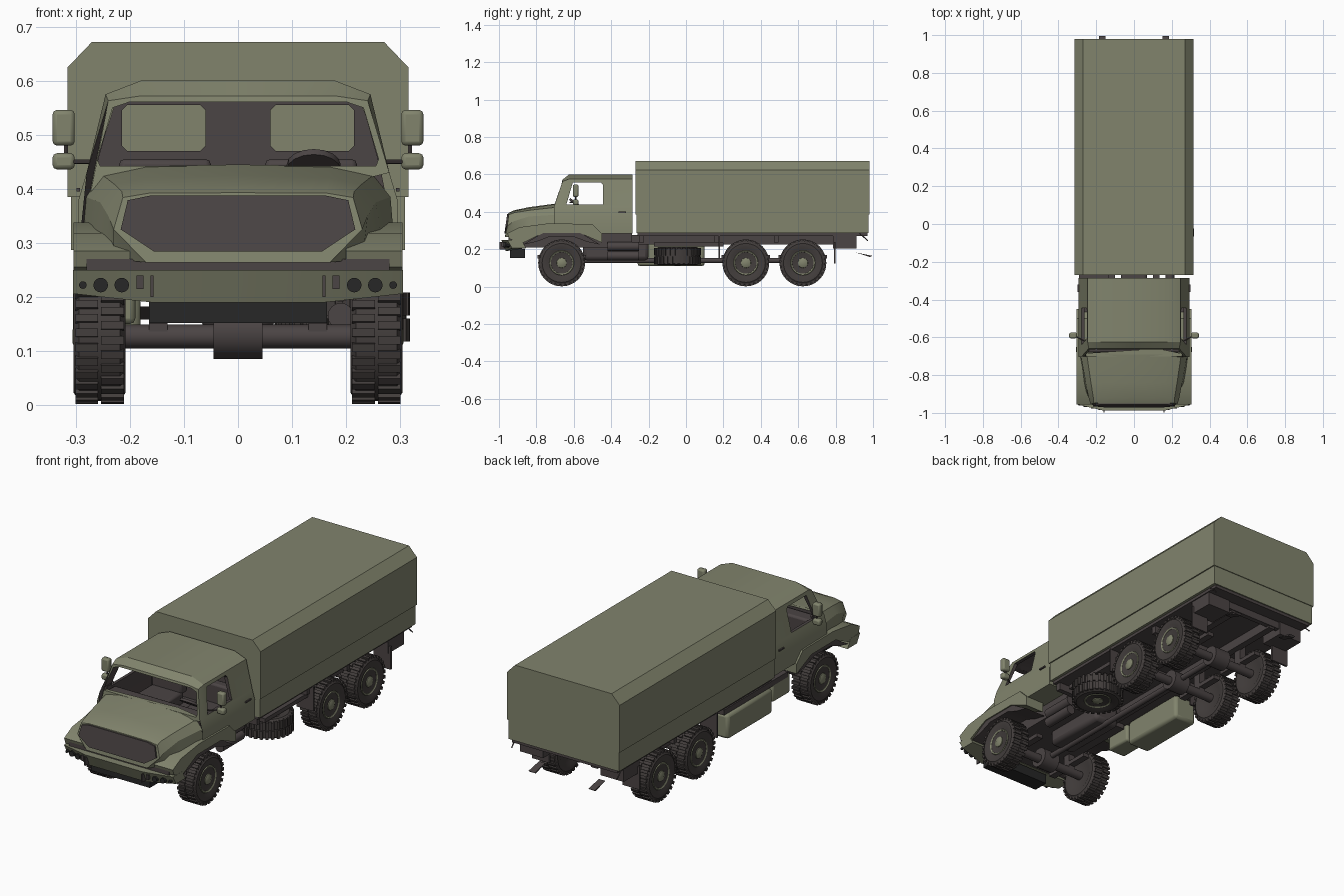
import bpy, bmesh, math
from mathutils import Matrix, Vector

if "Cube" in bpy.data.objects:
    bpy.data.objects.remove(bpy.data.objects["Cube"], do_unlink=True)


def material(name, rgb):
    m = bpy.data.materials.new(name)
    m.use_nodes = True
    m.diffuse_color = (*rgb, 1)
    m.node_tree.nodes["Principled BSDF"].inputs["Base Color"].default_value = (*rgb, 1)
    return m


OLIVE = material("olive paint", (0.22, 0.23, 0.152))
DARK = material("dark trim", (0.07, 0.058, 0.058))
RUBBER = material("tyre rubber", (0.055, 0.047, 0.045))
BLACK = material("black lens", (0.02, 0.02, 0.02))
made = []


def finish(name, bm, *mats):
    bmesh.ops.recalc_face_normals(bm, faces=bm.faces)
    me = bpy.data.meshes.new(name)
    bm.to_mesh(me)
    bm.free()
    for m in mats:
        me.materials.append(m)
    ob = bpy.data.objects.new(name, me)
    bpy.context.scene.collection.objects.link(ob)
    made.append(ob)
    return ob


def bridge(bm, rings, caps=True):
    loops = [[bm.verts.new(p) for p in r] for r in rings]
    n = len(loops[0])
    faces = [bm.faces.new((a[i], a[(i + 1) % n], b[(i + 1) % n], b[i]))
             for a, b in zip(loops, loops[1:]) for i in range(n)]
    if caps:
        bm.faces.new(loops[0])
        bm.faces.new(loops[-1])
    return faces


def prism(name, pts, axis, a, b, mat):
    """Extrude a flat outline along one axis from a to b."""
    put = {"x": lambda p, t: (t, p[0], p[1]), "y": lambda p, t: (p[0], t, p[1]),
           "z": lambda p, t: (p[0], p[1], t)}[axis]
    bm = bmesh.new()
    bridge(bm, [[put(p, t) for p in pts] for t in (a, b)])
    return finish(name, bm, mat)


def box(name, x, y, z, mat, bevel=0.0):
    ob = prism(name, [(x[0], y[0]), (x[1], y[0]), (x[1], y[1]), (x[0], y[1])], "z", *z, mat)
    if bevel:
        m = ob.modifiers.new("soft edges", "BEVEL")
        m.width, m.segments = bevel, 2
    return ob


def mirrored(half):
    """Complete a half outline whose first point lies on the centre plane."""
    return [(-p[0], *p[1:]) for p in half[:0:-1]] + half


def loft(name, halves, mat):
    bm = bmesh.new()
    bridge(bm, [mirrored(h) for h in halves])
    return finish(name, bm, mat)


def tube(name, a, b, r, mat, sides=16):
    a, b = Vector(a), Vector(b)
    bm = bmesh.new()
    rot = (b - a).to_track_quat("Z", "Y").to_matrix().to_4x4()
    bmesh.ops.create_cone(bm, cap_ends=True, segments=sides, radius1=r, radius2=r,
                          depth=(b - a).length, matrix=Matrix.Translation((a + b) / 2) @ rot)
    return finish(name, bm, mat)


def at_y(y, pts):
    return [(x, y, z) for x, z in pts]


# Cargo bed and canvas cover
prism("cargo_cover", mirrored([(0, .672), (.27, .672), (.315, .625), (.315, .385)]),
      "y", -.27, .98, OLIVE)
box("drop_sides", (-.309, .309), (-.265, .976), (.287, .39), OLIVE)
box("bed_floor", (-.295, .295), (-.26, .97), (.272, .288), DARK)

# Cab shell, hollowed and cut for the open windows
side = [(.28, .43), (.295, .38), (.295, .285)]
roof = [(0, .60), (.18, .60), (.245, .575)]
low = [(x, -.705, z) for x, z in side]
cab = loft("cab_shell", [
    at_y(-.66, [(0, .572), (.18, .572), (.24, .563)]) + low,
    at_y(-.625, roof) + [(x, -.66, z) for x, z in side],
    at_y(-.285, roof + side)], OLIVE)
cab.data.materials.append(DARK)
in_side = [(.265, .43), (.275, .38), (.275, .30)]
in_roof = [(0, .587), (.17, .587), (.228, .565)]
cutters = [
    loft("cab_cavity", [
        at_y(-.635, [(0, .562), (.17, .562), (.225, .555)]) + at_y(-.688, in_side),
        at_y(-.60, in_roof) + at_y(-.64, in_side),
        at_y(-.30, in_roof + in_side)], DARK),
    prism("windscreen_cut", mirrored([(0, .561), (.20, .561), (.232, .55), (.26, .455),
                                      (.255, .442)]), "y", -.8, -.62, DARK),
    prism("side_window_cut", [(-.64, .438), (-.605, .558), (-.455, .558), (-.445, .545),
                              (-.445, .438)], "x", -.5, .5, DARK)]
for s in (-1, 1):
    cutters.append(prism("rear_window_cut", [(s * x, z) for x, z in (
        (.06, .48), (.07, .47), (.205, .47), (.215, .48), (.215, .545), (.205, .555),
        (.07, .555), (.06, .545))], "y", -.34, -.25, DARK))
for c in cutters:
    c.hide_render = True
    m = cab.modifiers.new("cut", "BOOLEAN")
    m.operation, m.object, m.solver = "DIFFERENCE", c, "EXACT"
bpy.context.view_layer.update()
cut_mesh = bpy.data.meshes.new_from_object(
    cab.evaluated_get(bpy.context.evaluated_depsgraph_get()))
cab.modifiers.clear()
cab.data = cut_mesh
for c in cutters:
    made.remove(c)
    bpy.data.objects.remove(c, do_unlink=True)
cut_mesh.materials.clear()
cut_mesh.materials.append(OLIVE)
cut_mesh.materials.append(DARK)
# Inward-facing cab surfaces are dark
for f in cut_mesh.polygons:
    f.material_index = int(f.normal.dot(f.center - Vector((0, -.48, .44))) < 0)

# Cab interior
box("dashboard", (-.262, .262), (-.68, -.61), (.31, .432), DARK, .01)
for s in (-1, 1):
    box("seat_base", (s * .05, s * .22), (-.53, -.36), (.30, .36), DARK, .01)
    box("seat_back", (s * .05, s * .22), (-.38, -.33), (.35, .455), DARK, .01)
tube("steering_wheel", (.14, -.585, .435), (.14, -.578, .445), .05, DARK)

# Hood and grille
loft("hood", [
    at_y(-.69, [(0, .445), (.17, .442), (.25, .425), (.282, .385), (.29, .29)]),
    at_y(-.84, [(0, .425), (.17, .42), (.228, .408), (.255, .375), (.27, .28)]),
    at_y(-.92, [(0, .408), (.165, .404), (.215, .395), (.24, .35), (.23, .27)]),
    [(0, -.95, .393), (.165, -.95, .392), (.213, -.948, .384), (.23, -.955, .325),
     (.17, -.968, .264)]], OLIVE)
grille = [(0, .388), (.16, .388), (.204, .379), (.217, .325), (.155, .284)]
bm = bmesh.new()
bridge(bm, [[(x, -.95 - (.39 - z) * .14 - t, z) for x, z in mirrored(grille)]
            for t in (-.002, .006)])
finish("grille", bm, DARK)

# Front fenders, wheel arch liners and mirrors
for s in (-1, 1):
    prism("front_fender", [(-.945, .255), (-.955, .285), (-.89, .318), (-.74, .338),
                           (-.50, .335), (-.45, .285), (-.45, .235), (-.57, .288),
                           (-.76, .288), (-.87, .235)], "x", s * .2, s * .304, OLIVE)
    prism("arch_liner", [(-.87, .225), (-.76, .292), (-.57, .292), (-.46, .225), (-.53, .24),
                         (-.60, .267), (-.73, .267), (-.80, .24)], "x", s * .16, s * .298, DARK)
    box("upper_mirror", (s * .302, s * .343), (-.605, -.575), (.48, .546), OLIVE, .008)
    box("lower_mirror", (s * .302, s * .343), (-.605, -.575), (.436, .466), OLIVE, .008)
    tube("mirror_arm", (s * .262, -.62, .45), (s * .318, -.59, .45), .004, DARK, 6)
    tube("mirror_post", (s * .318, -.59, .44), (s * .318, -.59, .53), .004, DARK, 6)
    box("door_handle", (s * .292, s * .299), (-.36, -.32), (.395, .402), DARK)

# Bumper with lamps and tow hooks
bumper = prism("front_bumper", [(-.305, -.88), (-.305, -.955), (-.16, -.988), (.16, -.988),
                                (.305, -.955), (.305, -.88)], "z", .19, .25, OLIVE)
for v in bumper.data.vertices:
    if v.co.z < .2:
        v.co.y += .025
        v.co.z += .016 * (abs(v.co.x) > .2)
box("bumper_gap", (-.28, .28), (-.95, -.85), (.245, .27), DARK)
box("skid_plate", (-.165, .165), (-.94, -.86), (.152, .20), BLACK)
for s in (-1, 1):
    for x, r in ((.215, .0135), (.254, .0135), (.287, .007)):
        y = -.988 + (x - .16) * .228
        tube("bumper_lamp", (s * x, y + .03, .222), (s * x, y - .001, .222), r, BLACK)
    box("tow_hook", (s * .156, s * .162), (-.998, -.96), (.20, .24), DARK)
    box("bumper_step", (s * .175, s * .188), (-.986, -.97), (.215, .24), DARK)


# Wheels: spun tyre, olive dish and hub, tread lugs
def ring(x, r, n=32):
    return [(x, r * math.cos(i * math.tau / n), r * math.sin(i * math.tau / n))
            for i in range(n)]


bm = bmesh.new()
bridge(bm, [ring(*p) for p in ((-.04, .066), (-.047, .08), (-.048, .104), (-.038, .119),
                               (.038, .119), (.048, .104), (.047, .08), (.04, .066))])
for i in range(28):
    for s in (-1, 1):
        turn = Matrix.Rotation((i + s * .25) * math.tau / 28, 4, "X")
        bmesh.ops.create_cube(bm, size=1, matrix=turn @ Matrix.Translation((s * .024, 0, .118))
                              @ Matrix.Diagonal((.042, .015, .014, 1)))
dish = bridge(bm, [ring(*p) for p in ((.039, .067), (.044, .064), (.041, .058), (.02, .05),
                                      (.022, .03), (.044, .026), (.05, .012))], False)
dish.append(bm.faces.new([v for v in bm.verts if abs(v.co.x - .05) < 1e-5][:32]))
for f in dish:
    f.material_index = 1
wheel = finish("wheel", bm, RUBBER, OLIVE)
wheel_mesh = wheel.data
made.remove(wheel)
bpy.data.objects.remove(wheel)


def place_wheel(name, loc, rot):
    ob = bpy.data.objects.new(name, wheel_mesh)
    ob.location, ob.rotation_euler = loc, rot
    bpy.context.scene.collection.objects.link(ob)
    made.append(ob)


for y in (-.665, .32, .625):
    for s in (-1, 1):
        place_wheel("road_wheel", (s * .256, y, .127), (0, 0, 0 if s > 0 else math.pi))
    tube("axle", (-.23, y, .127), (.23, y, .127), .022, DARK)
    tube("differential", (-.045, y, .135), (.045, y, .135), .05, DARK)
    for s in (-1, 1):
        box("leaf_spring", (s * .13, s * .165), (y - .13, y + .13), (.15, .17), DARK)
        box("spring_mount", (s * .13, s * .165), (y - .02, y + .02), (.12, .25), DARK)
place_wheel("spare_wheel", (.193, -.045, .163), (0, math.pi / 2, 0))

# Chassis and driveline
for s in (-1, 1):
    box("frame_rail", (s * .10, s * .135), (-.90, .90), (.225, .275), DARK)
for y in (-.25, .15, .47, .88):
    box("cross_member", (-.28, .28), (y, y + .025), (.235, .275), DARK)
box("engine_block", (-.18, .18), (-.88, -.29), (.21, .30), DARK)
box("gearbox", (-.07, .07), (-.55, -.20), (.14, .25), DARK, .02)
tube("drive_shaft", (0, -.66, .14), (0, .63, .14), .014, DARK)

# Side equipment, mud flaps and rear boxes
box("fuel_tank", (-.305, -.18), (-.26, .10), (.11, .235), OLIVE, .015)
box("battery_box", (-.29, -.19), (-.42, -.28), (.15, .25), OLIVE, .01)
box("tank_bracket", (-.29, -.13), (-.40, .11), (.235, .262), DARK)
box("spare_carrier", (.12, .27), (-.17, .20), (.215, .235), DARK)
for z in (.165, .215):
    tube("air_tank", (.19, -.42, z), (.19, -.25, z), .024, DARK)
for s in (-1, 1):
    box("front_mud_flap", (s * .205, s * .30), (.173, .181), (.15, .275), DARK)
    box("rear_mud_flap", (s * .205, s * .30), (.79, .80), (.125, .24), DARK)
    box("rear_box", (s * .16, s * .29), (.785, .912), (.205, .275), DARK)
    prism("rear_flap", [(.91, .182), (.995, .165), (.985, .158)], "x", s * .15, s * .185, DARK)
    tube("rear_stay", (s * .295, .93, .285), (s * .295, .972, .245), .003, DARK, 6)

# Soft shading with sharp creases
bpy.ops.object.select_all(action="DESELECT")
for ob in made:
    ob.select_set(True)
bpy.context.view_layer.objects.active = made[0]
bpy.ops.object.shade_smooth_by_angle(angle=math.radians(30))
